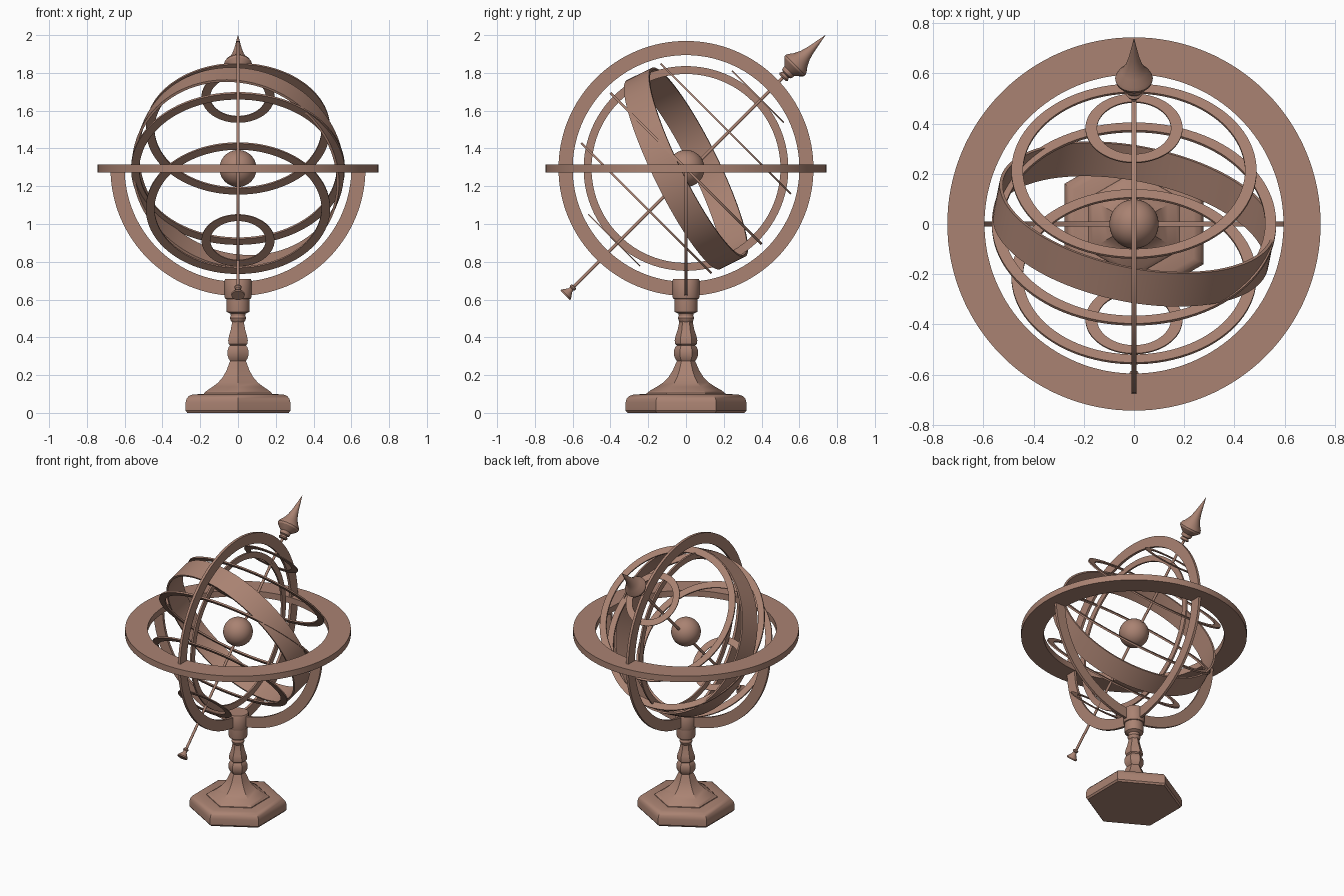
import bpy, bmesh, math
from mathutils import Vector, Matrix

if "Cube" in bpy.data.objects:
    bpy.data.objects.remove(bpy.data.objects["Cube"])

CZ = 1.294                                   # height of the sphere centre
CENTRE = Vector((0, 0, CZ))
POLE = Vector((0, 1, 1)).normalized()        # tilted polar axis

bronze = bpy.data.materials.new("bronze")
bronze.diffuse_color = (0.40, 0.225, 0.168, 1)
bronze.use_nodes = True
bronze.node_tree.nodes["Principled BSDF"].inputs["Base Color"].default_value = bronze.diffuse_color


def lathe(name, prof, segs=96, axis=(0, 0, 1), at=(0, 0, 0), closed=False,
          start=0.0, sweep=2 * math.pi, angle=30):
    """Spin a (radius, height) profile about an axis; closed = ring section."""
    bm = bmesh.new()
    full = sweep > 6.28
    n = segs if full else segs + 1
    cols = []
    for i in range(n):
        a = start + sweep * i / segs
        cols.append([bm.verts.new((r * math.cos(a), r * math.sin(a), z)) for r, z in prof])
    m = len(prof)
    for i in range(segs):
        c0, c1 = cols[i], cols[(i + 1) % n]
        for j in range(m if closed else m - 1):
            k = (j + 1) % m
            bm.faces.new((c0[j], c1[j], c1[k], c0[k]))
    if closed and not full:                  # end caps of an arc
        bm.faces.new(cols[0])
        bm.faces.new(cols[-1])
    if not closed:                           # top and bottom caps
        bm.faces.new([c[0] for c in cols])
        bm.faces.new([c[-1] for c in cols])
    bmesh.ops.remove_doubles(bm, verts=bm.verts, dist=1e-5)
    bmesh.ops.recalc_face_normals(bm, faces=bm.faces)
    rot = Vector((0, 0, 1)).rotation_difference(Vector(axis)).to_matrix().to_4x4()
    bm.transform(Matrix.Translation(at) @ rot)
    me = bpy.data.meshes.new(name)
    bm.to_mesh(me)
    bm.free()
    me.materials.append(bronze)
    ob = bpy.data.objects.new(name, me)
    bpy.context.collection.objects.link(ob)
    bpy.ops.object.select_all(action='DESELECT')
    ob.select_set(True)
    bpy.context.view_layer.objects.active = ob
    bpy.ops.object.shade_smooth_by_angle(angle=math.radians(angle))
    return ob


def ring(name, outer, inner, thick, axis=(0, 0, 1), at=CENTRE, **kw):
    h = thick / 2
    return lathe(name, [(outer, -h), (outer, h), (inner, h), (inner, -h)],
                 axis=axis, at=at, closed=True, **kw)


# Outer frame: horizon, full meridian, half ring below the horizon
ring("horizon_ring", 0.743, 0.595, 0.044, segs=128)
ring("meridian_ring", 0.675, 0.60, 0.018, axis=(1, 0, 0), segs=128)
half = ring("support_half_ring", 0.675, 0.60, 0.018, at=(0, 0, 0),
            start=math.pi, sweep=math.pi, segs=64)
half.data.transform(Matrix.Translation(CENTRE) @ Matrix.Rotation(math.pi / 2, 4, 'X'))

# Inner cage: colure, equator, tropics and polar circles
ring("colure_ring", 0.542, 0.50, 0.012, axis=(1, 0, 0))
ring("equator_ring", 0.566, 0.522, 0.012, axis=POLE)
for side, label in ((1, "north"), (-1, "south")):
    ring(label + "_tropic_ring", 0.488, 0.442, 0.01, axis=POLE, at=CENTRE + POLE * 0.297 * side)
    ring(label + "_polar_ring", 0.193, 0.147, 0.006, axis=POLE,
         at=CENTRE + POLE * 0.538 * side, segs=64)

# Broad tilted band
ring("ecliptic_band", 0.558, 0.545, 0.15, axis=Vector((0.18, 0.882, 0.435)).normalized())

# Central globe
globe = [(0.098 * math.sin(math.pi * i / 24), -0.098 * math.cos(math.pi * i / 24))
         for i in range(1, 24)]
lathe("globe", [(0.001, -0.098)] + globe + [(0.001, 0.098)], 48, at=CENTRE)

# Axis rod with flared foot and spear finial
axis_at = CENTRE + Vector((0, 0.016, -0.016))
lathe("axis_rod", [(0.009, -0.90), (0.009, 0.73)], 16, axis=POLE, at=axis_at)
lathe("rod_foot", [(0.034, -0.928), (0.036, -0.92), (0.026, -0.906), (0.015, -0.89),
                   (0.012, -0.878), (0.018, -0.872), (0.018, -0.864), (0.009, -0.858)],
      32, axis=POLE, at=axis_at)
lathe("spear_finial", [(0.009, 0.70), (0.026, 0.702), (0.031, 0.71), (0.026, 0.718),
                       (0.022, 0.724), (0.033, 0.73), (0.036, 0.742), (0.036, 0.752),
                       (0.055, 0.768), (0.072, 0.785), (0.075, 0.797), (0.068, 0.812),
                       (0.050, 0.836), (0.034, 0.868), (0.022, 0.91), (0.013, 0.955),
                       (0.001, 1.02)], 40, axis=POLE, at=axis_at)

# Hexagonal stand
hexa = dict(segs=6, start=math.pi / 2, angle=35)
lathe("base_plinth", [(0.31, 0), (0.32, 0.012), (0.32, 0.055), (0.314, 0.075), (0.30, 0.09),
                      (0.275, 0.098), (0.19, 0.10)], **hexa)
lathe("stem_foot", [(0.21, 0.095), (0.208, 0.104), (0.19, 0.118), (0.155, 0.138),
                    (0.122, 0.16), (0.092, 0.19), (0.07, 0.225), (0.055, 0.26),
                    (0.047, 0.275)], **hexa)
lathe("stem_knob", [(0.045, 0.27), (0.056, 0.285), (0.064, 0.305), (0.064, 0.33),
                    (0.056, 0.35), (0.045, 0.362)], **hexa)
lathe("stem_baluster", [(0.045, 0.355), (0.058, 0.366), (0.060, 0.385), (0.054, 0.41),
                        (0.044, 0.44), (0.037, 0.475), (0.036, 0.51)], **hexa)

# Round collars and cup that grip the rings
lathe("stem_collar", [(0.032, 0.48), (0.040, 0.492), (0.043, 0.503), (0.038, 0.515),
                      (0.040, 0.525), (0.060, 0.535), (0.062, 0.545), (0.062, 0.605)], 40)
lathe("ring_cup", [(0.056, 0.60), (0.068, 0.605), (0.071, 0.615), (0.071, 0.703),
                   (0.067, 0.71)], 40)
